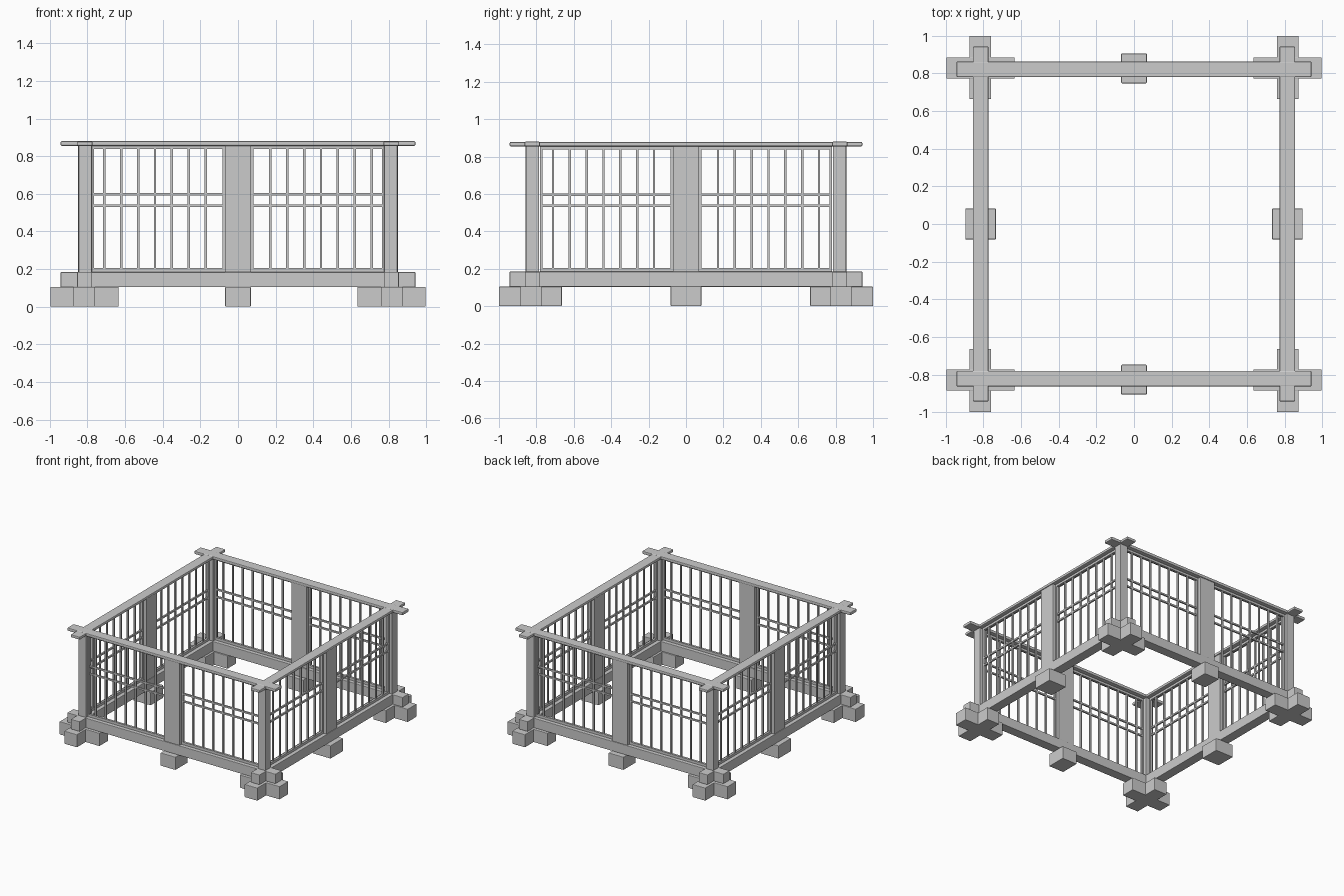
import bpy, bmesh
from mathutils import Matrix, Vector

if "Cube" in bpy.data.objects:
    bpy.data.objects.remove(bpy.data.objects["Cube"])

CX, CY = 0.815, 0.822      # centre lines of the side and front/back walls
END = 0.943                # overhang of rails and beams


def make(name, boxes, bevel=0.0):
    """One object from boxes given as (centre, size)."""
    bm = bmesh.new()
    for c, s in boxes:
        m = Matrix.Translation(Vector(c)) @ Matrix.Diagonal((*s, 1))
        bmesh.ops.create_cube(bm, size=1, matrix=m)
    me = bpy.data.meshes.new(name)
    bm.to_mesh(me)
    bm.free()
    ob = bpy.data.objects.new(name, me)
    bpy.context.collection.objects.link(ob)
    if bevel:
        b = ob.modifiers.new("soft_edges", 'BEVEL')
        b.width = bevel
        b.segments = 2
    return ob


def wall_box(axis, off, u0, u1, z0, z1, depth):
    """Box running along a wall: axis 0 = front/back, axis 1 = sides."""
    u, z = (u0 + u1) / 2, (z0 + z1) / 2
    w, h = abs(u1 - u0), z1 - z0
    if axis == 0:
        return ((u, off, z), (w, depth, h))
    return ((off, u, z), (depth, w, h))


def lattice(axis, off, s):
    """Framed panel of thin bars on one half of a wall."""
    f, b = 0.018, 0.0065
    out = []
    for z0, z1 in ((0.183, 0.205), (0.837, 0.857)):            # frame top and bottom
        out.append(wall_box(axis, off, s * 0.07, s * 0.78, z0, z1, f))
    for u0, u1 in ((0.068, 0.083), (0.766, 0.78)):             # frame sides
        out.append(wall_box(axis, off, s * u0, s * u1, 0.185, 0.855, f))
    for i in range(7):                                         # upright bars
        u = s * (0.171 + 0.09 * i)
        out.append(wall_box(axis, off, u - b, u + b, 0.2, 0.84, 2 * b))
    for z in (0.536, 0.597):                                   # cross bars
        out.append(wall_box(axis, off, s * 0.075, s * 0.77, z - b, z + b, 2 * b))
    return out


walls = [("front", 0, -CY), ("back", 0, CY), ("left", 1, -CX), ("right", 1, CX)]
for name, axis, off in walls:
    top = 0.88 if axis == 0 else 0.878
    make(name + "_top_rail", [wall_box(axis, off, -END, END, 0.855, top, 0.083)], 0.006)
    low = 0.184 if axis == 0 else 0.185
    make(name + "_bottom_beam", [wall_box(axis, off, -END, END, 0.104, low, 0.08)], 0.004)
    make(name + "_middle_post", [wall_box(axis, off, -0.07, 0.07, 0.183, 0.857, 0.07)], 0.003)
    for side, s in (("a", -1), ("b", 1)):
        make(f"{name}_lattice_{side}", lattice(axis, off, s))
    # block under the middle of the beam
    fw, fd = (0.068, 0.158) if axis == 0 else (0.082, 0.162)
    foot_off = off * 1.006 if axis == 0 else off
    make(name + "_middle_foot", [wall_box(axis, foot_off, -fw, fw, 0, 0.106, fd)], 0.004)

# corner posts and crossed foot blocks
for sx in (-1, 1):
    for sy in (-1, 1):
        tag = ("left" if sx < 0 else "right") + ("_front" if sy < 0 else "_back")
        make(tag + "_corner_post", [((sx * 0.812, sy * 0.82, 0.52), (0.07, 0.07, 0.675))], 0.003)
        make(tag + "_foot_across", [((sx * 0.816, sy * 0.829, 0.053), (0.362, 0.114, 0.106))], 0.004)
        make(tag + "_foot_along", [((sx * 0.817, sy * 0.832, 0.0525), (0.116, 0.336, 0.105))], 0.004)
